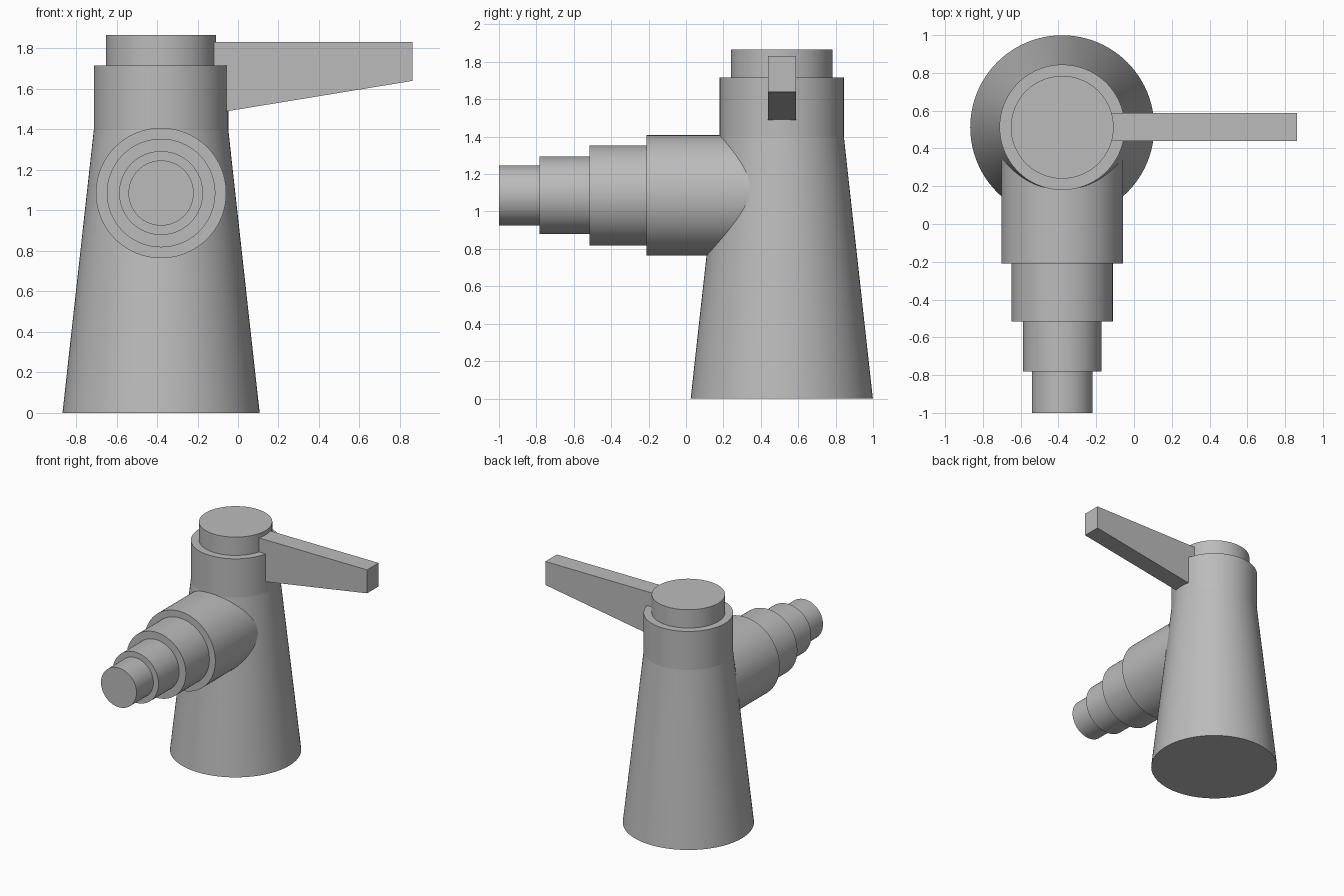
import bpy, math

if "Cube" in bpy.data.objects:
    bpy.data.objects.remove(bpy.data.objects["Cube"])

CX, CY = -0.38, 0.512      # vertical body axis
SPOUT_Z = 1.086            # horizontal spout axis height
SEG = 96

grey = bpy.data.materials.new("light_grey")
grey.diffuse_color = (0.5, 0.5, 0.5, 1)
grey.use_nodes = True
grey.node_tree.nodes["Principled BSDF"].inputs["Base Color"].default_value = grey.diffuse_color


def add_mesh(name, verts, faces, smooth=True):
    me = bpy.data.meshes.new(name)
    me.from_pydata(verts, [], faces)
    me.materials.append(grey)
    ob = bpy.data.objects.new(name, me)
    bpy.context.collection.objects.link(ob)
    if smooth:
        bpy.ops.object.select_all(action='DESELECT')
        bpy.context.view_layer.objects.active = ob
        ob.select_set(True)
        bpy.ops.object.shade_smooth_by_angle(angle=math.radians(5))
    return ob


def lathe(name, profile, place):
    """Capped solid of revolution; profile is (radius, height along axis)."""
    verts, faces = [], []
    for r, h in profile:
        for i in range(SEG):
            a = 2 * math.pi * i / SEG
            verts.append(place(r * math.cos(a), r * math.sin(a), h))
    for k in range(len(profile) - 1):
        for i in range(SEG):
            j = (i + 1) % SEG
            faces.append((k * SEG + i, k * SEG + j, (k + 1) * SEG + j, (k + 1) * SEG + i))
    faces.append(tuple(reversed(range(SEG))))
    top = (len(profile) - 1) * SEG
    faces.append(tuple(range(top, top + SEG)))
    return add_mesh(name, verts, faces)


# Tapered body with collar and cap
lathe("body", [(0.487, 0), (0.332, 1.40), (0.332, 1.717), (0.272, 1.717), (0.272, 1.867)],
      lambda a, b, h: (CX + a, CY + b, h))

# Stepped spout pointing to the front, rooted inside the body
lathe("stepped_spout",
      [(0.322, -0.50), (0.322, 0.21), (0.268, 0.21), (0.268, 0.515),
       (0.207, 0.515), (0.207, 0.782), (0.161, 0.782), (0.161, 1.0)],
      lambda a, b, h: (CX + a, -h, SPOUT_Z + b))

# Tapered lever, rooted inside the collar
side = [(-0.20, 1.466), (0.862, 1.64), (0.862, 1.832), (-0.20, 1.832)]
verts = [(x, y, z) for y in (0.439, 0.588) for x, z in side]
faces = [(0, 1, 2, 3), (7, 6, 5, 4)] + [(i, i + 4, (i + 1) % 4 + 4, (i + 1) % 4) for i in range(4)]
add_mesh("lever", verts, faces, smooth=False)
